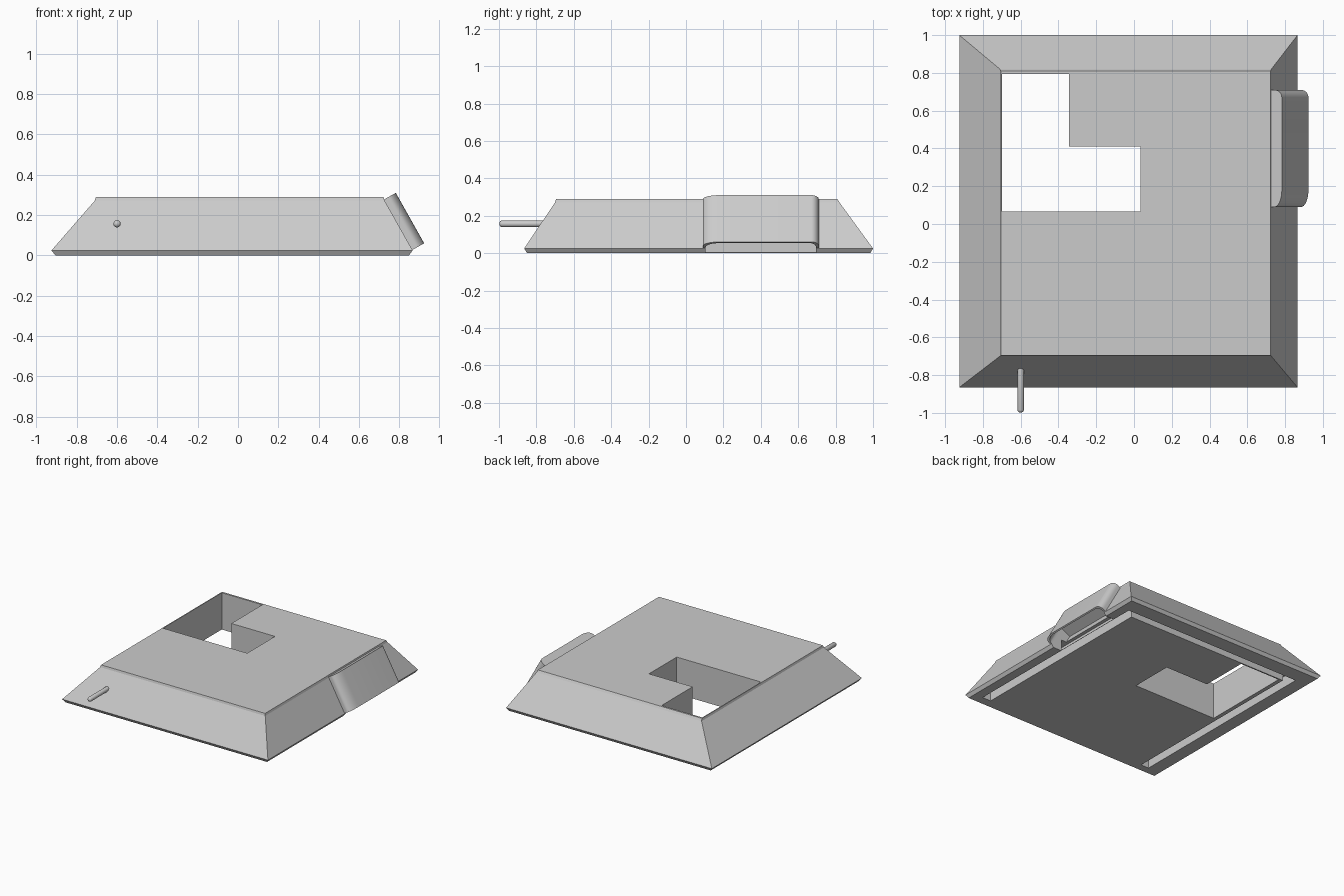
import bpy, bmesh, math
from mathutils import Vector

if "Cube" in bpy.data.objects:
    bpy.data.objects.remove(bpy.data.objects["Cube"])


def loft(name, rings):
    """Solid through a list of matching vertex rings."""
    bm = bmesh.new()
    vs = [[bm.verts.new(p) for p in r] for r in rings]
    n = len(rings[0])
    for a, b in zip(vs, vs[1:]):
        for i in range(n):
            bm.faces.new((a[i], a[(i + 1) % n], b[(i + 1) % n], b[i]))
    bm.faces.new(vs[0][::-1])
    bm.faces.new(vs[-1])
    bmesh.ops.recalc_face_normals(bm, faces=bm.faces)
    me = bpy.data.meshes.new(name)
    bm.to_mesh(me)
    bm.free()
    ob = bpy.data.objects.new(name, me)
    bpy.context.collection.objects.link(ob)
    return ob


def rect(x0, x1, y0, y1, z):
    return [(x0, y0, z), (x1, y0, z), (x1, y1, z), (x0, y1, z)]


def prism(name, pts, z0, z1):
    return loft(name, [[(x, y, z) for x, y in pts] for z in (z0, z1)])


def cut(ob, cutter):
    m = ob.modifiers.new("cut", 'BOOLEAN')
    m.operation, m.solver, m.object = 'DIFFERENCE', 'EXACT', cutter
    bpy.ops.object.select_all(action='DESELECT')
    bpy.context.view_layer.objects.active = ob
    ob.select_set(True)
    bpy.ops.object.modifier_apply(modifier=m.name)


# sloped body with thin foot and top lip
body = loft("body", [
    rect(-.905, .848, -.85, .985, 0),
    rect(-.925, .866, -.865, 1.0, .025),
    rect(-.71, .727, -.70, .82, .272),
    rect(-.705, .722, -.695, .81, .289)])

# L-shaped through opening
opening = prism("opening_cutter", [
    (-.698, .065), (.035, .065), (.035, .41), (-.345, .41),
    (-.345, .795), (-.698, .795)], -.1, .5)

# U-shaped channel underneath
channel = prism("channel_cutter", [
    (-.80, -.79), (-.73, -.79), (-.73, .805), (.70, .805), (.70, -.78),
    (.775, -.78), (.775, .865), (-.80, .865)], -.1, .09)

# sloped bulge on the right side: profile swept down the slope
down = Vector((.139, 0, -.247)).normalized()
out = Vector((-down.z, 0, down.x * -1)).normalized()
if out.z < 0:
    out = -out
out = Vector((.872, 0, .49))
top = Vector((.725, 0, .278))


def slope_ring(profile, t):
    return [top + out * n + down * t + Vector((0, y, 0)) for y, n in profile]


def arch(y0, y1, h, r0, r1, base):
    p = [(y0, base)]
    for i in range(9):
        a = math.pi / 2 * i / 8
        p.append((y0 + r0 * (1 - math.cos(a)), h - .045 * (1 - math.sin(a))))
    for i in range(9):
        a = math.pi / 2 * i / 8
        p.append((y1 - r1 * (1 - math.sin(a)), h - .045 * (1 - math.cos(a))))
    return p + [(y1, base)]


outer = arch(.09, .71, .066, .09, .04, -.01)
bulge = loft("side_bulge", [slope_ring(outer, t) for t in (0, .287)])
inner = arch(.105, .695, .054, .08, .035, -.09)
hollow = loft("hollow_cutter", [slope_ring(inner, t) for t in (.10, .45)])

for c in (opening, channel, hollow):
    cut(body, c)
cut(bulge, hollow)
for c in (opening, channel, hollow):
    bpy.data.objects.remove(c)

bpy.ops.object.select_all(action='DESELECT')
bpy.context.view_layer.objects.active = bulge
bulge.select_set(True)
bpy.ops.object.shade_smooth_by_angle(angle=math.radians(30))

# front pin with rounded tip
rings = []
for y, r in ((-.76, .018), (-.985, .018), (-.993, .014), (-.998, .006)):
    rings.append([(-.6 + r * math.cos(k * math.pi / 8), y,
                   .157 + r * math.sin(k * math.pi / 8)) for k in range(16)])
pin = loft("front_pin", rings)
bpy.ops.object.select_all(action='DESELECT')
bpy.context.view_layer.objects.active = pin
pin.select_set(True)
bpy.ops.object.shade_smooth_by_angle(angle=math.radians(50))
